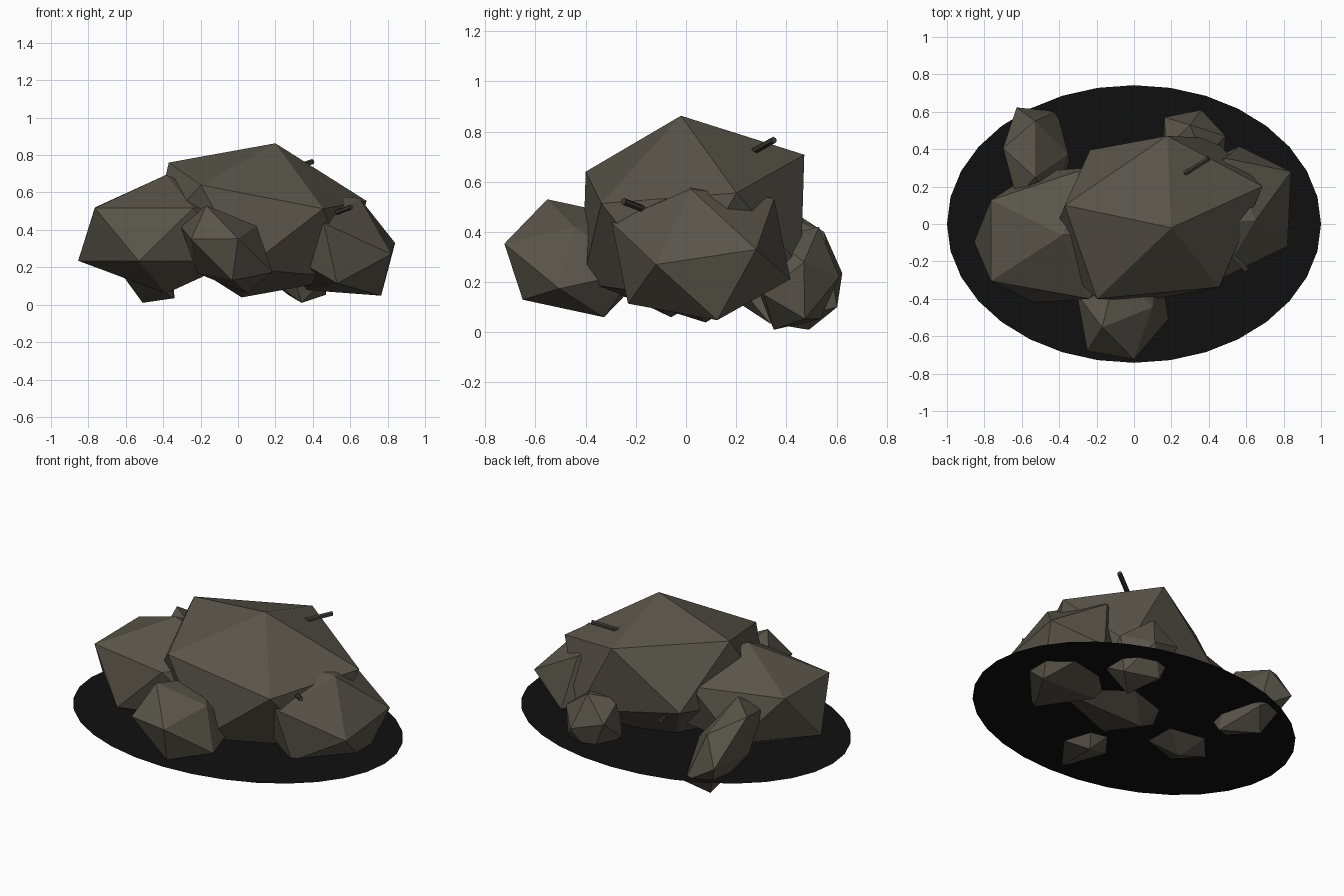
import bpy
import bmesh
from mathutils import Matrix, Vector

cube = bpy.data.objects.get("Cube")
if cube:
    bpy.data.objects.remove(cube, do_unlink=True)


def make_material(name, colour):
    mat = bpy.data.materials.new(name)
    mat.use_nodes = True
    mat.diffuse_color = (*colour, 1)
    mat.node_tree.nodes["Principled BSDF"].inputs["Base Color"].default_value = (*colour, 1)
    return mat


stone = make_material("warm grey stone", (0.10, 0.09, 0.068))
bark = make_material("dark bark", (0.05, 0.044, 0.036))
scorch = make_material("black ground", (0.005, 0.005, 0.005))


def finish(name, bm, mat):
    mesh = bpy.data.meshes.new(name)
    bm.to_mesh(mesh)
    bm.free()
    mesh.materials.append(mat)
    obj = bpy.data.objects.new(name, mesh)
    bpy.context.collection.objects.link(obj)
    return obj


def columns(a, b, c):
    return Matrix((a, b, c)).transposed()


# Pole and two neighbouring upper corners of a unit icosahedron
UNIT = columns((0, 0, 1), (0.8944, 0, 0.4472), (0.2764, 0.8507, 0.4472))


def rock(name, centre, pole, corner_a, corner_b):
    """Icosahedron stretched so three of its corners land on the given points."""
    c = Vector(centre)
    stretch = columns(*(Vector(p) - c for p in (pole, corner_a, corner_b))) @ UNIT.inverted()
    bm = bmesh.new()
    bmesh.ops.create_icosphere(bm, subdivisions=1, radius=1,
                               matrix=Matrix.Translation(c) @ stretch.to_4x4())
    bmesh.ops.recalc_face_normals(bm, faces=bm.faces[:])
    finish(name, bm, stone)


def twig(name, start, end, radius=0.014):
    a, b = Vector(start), Vector(end)
    turn = (b - a).to_track_quat('Z', 'Y').to_matrix().to_4x4()
    bm = bmesh.new()
    bmesh.ops.create_cone(bm, cap_ends=True, segments=6, radius1=radius, radius2=radius,
                          depth=(b - a).length,
                          matrix=Matrix.Translation((a + b) / 2) @ turn)
    finish(name, bm, bark)


# Flat oval ground patch
bm = bmesh.new()
bmesh.ops.create_circle(bm, cap_ends=True, segments=32, radius=1,
                        matrix=Matrix.Translation((0, 0, 0.133)) @ Matrix.Diagonal((1, 0.742, 1, 1)))
bmesh.ops.recalc_face_normals(bm, faces=bm.faces[:])
for face in bm.faces:
    if face.normal.z < 0:
        face.normal_flip()
finish("ground_patch", bm, scorch)

# Boulders
rock("main_boulder", (0.11, 0.029, 0.451), (0.20, -0.02, 0.863),
     (-0.37, 0.10, 0.76), (-0.198, -0.40, 0.64))
rock("wide_side_boulder", (-0.385, -0.06, 0.377), (-0.385, -0.06, 0.694),
     (-0.765, 0.128, 0.52), (-0.765, -0.305, 0.517))
rock("front_boulder", (-0.06, -0.44, 0.295), (0, -0.724, 0.353),
     (-0.17, -0.553, 0.53), (-0.25, -0.68, 0.35))
rock("left_boulder", (0.51, 0.06, 0.324), (0.82, -0.12, 0.27),
     (0.65, 0.02, 0.57), (0.84, 0.28, 0.33))
rock("back_right_boulder", (-0.52, 0.37, 0.265), (-0.53, 0.55, 0.40),
     (-0.53, 0.25, 0.52), (-0.70, 0.405, 0.495))
rock("back_left_boulder", (0.32, 0.44, 0.215), (0.30, 0.53, 0.42),
     (0.49, 0.47, 0.28), (0.36, 0.61, 0.22))

# Twigs poking out between the boulders
twig("top_twig", (0.24, 0.25, 0.71), (0.40, 0.35, 0.766))
twig("side_twig", (0.49, -0.14, 0.48), (0.605, -0.25, 0.522))
twig("back_twig", (-0.10, 0.30, 0.32), (-0.12, 0.42, 0.325))
